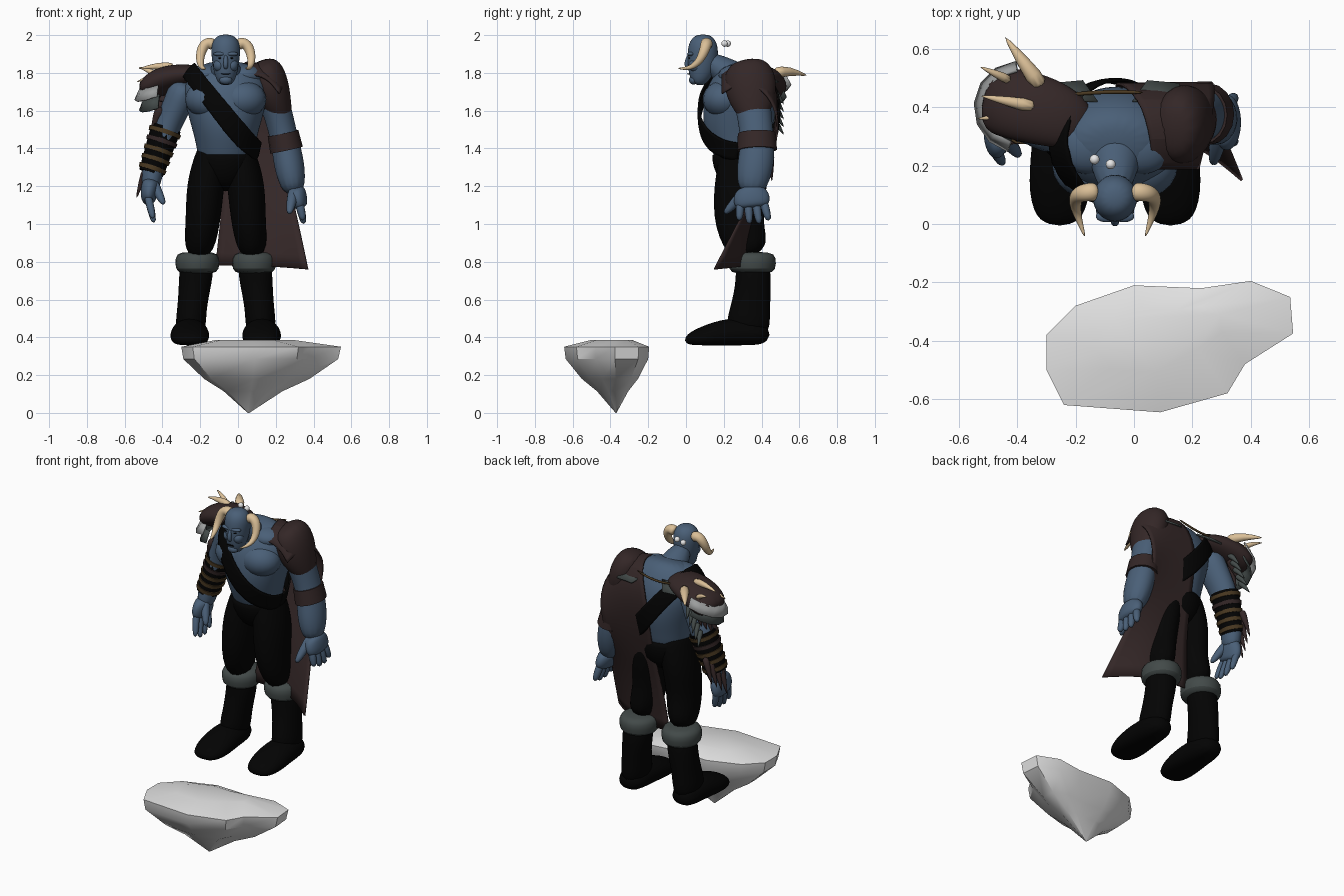
import bpy
import bmesh
from math import sin, cos, pi, radians
from mathutils import Vector

cube = bpy.data.objects.get("Cube")
if cube:
    bpy.data.objects.remove(cube, do_unlink=True)

MID = -.065  # body centre line
SIDES = (("right", -1), ("left", 1))


def material(name, *rgb):
    mat = bpy.data.materials.new(name)
    mat.use_nodes = True
    mat.diffuse_color = (*rgb, 1)
    shader = next(n for n in mat.node_tree.nodes if n.type == "BSDF_PRINCIPLED")
    shader.inputs["Base Color"].default_value = mat.diffuse_color
    shader.inputs["Roughness"].default_value = .8
    return mat


SKIN = material("blue skin", .068, .115, .185)
BLACK = material("black cloth", .001, .001, .001)
BROWN = material("brown leather", .034, .02, .02)
FUR = material("grey fur", .055, .068, .066)
BONE = material("bone", .7, .52, .31)
BRONZE = material("bronze band", .07, .042, .016)
STEEL = material("pale steel", .33, .34, .34)
WHITE = material("white bead", .8, .8, .8)
STONE = material("pale stone", .75, .75, .75)


def finish(name, bm, mat, subdivision=0, sharp=180, thickness=0):
    bmesh.ops.recalc_face_normals(bm, faces=bm.faces)
    mesh = bpy.data.meshes.new(name)
    bm.to_mesh(mesh)
    bm.free()
    mesh.materials.append(mat)
    mesh.shade_smooth()
    mesh.set_sharp_from_angle(angle=radians(sharp))
    part = bpy.data.objects.new(name, mesh)
    bpy.context.collection.objects.link(part)
    if subdivision:
        smooth = part.modifiers.new("Smooth", "SUBSURF")
        smooth.levels = smooth.render_levels = subdivision
        smooth.boundary_smooth = "PRESERVE_CORNERS"
    if thickness:
        solid = part.modifiers.new("Thickness", "SOLIDIFY")
        solid.thickness, solid.offset = thickness, 0
    return part


def bridge(bm, loops, closed=True):
    for lower, upper in zip(loops, loops[1:]):
        count = len(lower)
        for k in range(count if closed else count - 1):
            j = (k + 1) % count
            bm.faces.new((lower[k], lower[j], upper[j], upper[k]))


def loft(name, points, radii, mat, flat=1, sides=12, subdivision=2, floor=0, sharp=180):
    """Skin elliptic rings along a path; flat is depth over width, one value or one per ring."""
    bm = bmesh.new()
    path = [Vector(p) for p in points]
    depths = flat if isinstance(flat, tuple) else [flat] * len(path)
    axis = None
    loops = []
    for i, (centre, radius, depth) in enumerate(zip(path, radii, depths)):
        along = (path[min(i + 1, len(path) - 1)] - path[max(i - 1, 0)]).normalized()
        if axis is None:
            axis = Vector((1, 0, 0)) if abs(along.x) < .8 else Vector((0, 1, 0))
        axis = (axis - axis.dot(along) * along).normalized()
        across = along.cross(axis) * depth
        loop = []
        for k in range(sides):
            turn = 2 * pi * k / sides
            spot = centre + (axis * cos(turn) + across * sin(turn)) * radius
            spot.z = max(spot.z, floor)
            loop.append(bm.verts.new(spot))
        loops.append(loop)
    bridge(bm, loops)
    bm.faces.new(loops[0])
    bm.faces.new(loops[-1])
    return finish(name, bm, mat, subdivision, sharp)


def sheet(name, rows, mat, subdivision=0, thickness=.01):
    bm = bmesh.new()
    bridge(bm, [[bm.verts.new(p) for p in row] for row in rows], closed=False)
    return finish(name, bm, mat, subdivision, 40, thickness)


def ball(name, centre, size, mat):
    bm = bmesh.new()
    bmesh.ops.create_uvsphere(bm, u_segments=20, v_segments=12, radius=1)
    bmesh.ops.scale(bm, vec=size, verts=bm.verts)
    bmesh.ops.translate(bm, vec=centre, verts=bm.verts)
    return finish(name, bm, mat)


def spike(name, base, tip, radius, mat):
    base, tip = Vector(base), Vector(tip)
    middle = base.lerp(tip, .5) + Vector((0, 0, radius / 2))
    return loft(name, (base, middle, tip), (radius, radius * .65, radius * .08), mat, 1, 8, 1)


def column(name, rows, mat, **options):
    """Upright loft on the body centre line; rows give height, depth position, radius."""
    return loft(name, [(MID, y, z) for z, y, r in rows], [r for z, y, r in rows], mat, **options)


# Torso and neck
torso = column("torso", ((1.3, .3, .14), (1.4, .29, .155), (1.5, .28, .18), (1.6, .28, .21),
                         (1.72, .285, .235), (1.82, .29, .18), (1.86, .28, .09)), SKIN,
               flat=(.9, 1, 1.05, .94, .78, .68, .7), sides=16)
column("neck", ((1.74, .3, .12), (1.8, .22, .09), (1.88, .1, .055)), SKIN, flat=.9)

# Head
column("head", ((1.735, .06, .03), (1.77, .07, .056), (1.83, .085, .07), (1.91, .09, .082),
                (1.97, .09, .075), (2.005, .09, .035)), SKIN, flat=(.9, 1, 1.15, 1.05, 1, 1))
column("nose", ((1.9, .016, .01), (1.84, 0, .017), (1.82, .015, .01)), SKIN, sides=8)
ball("mouth", (MID, .014, 1.795), (.026, .008, .003), BLACK)
ball("chin", (MID, .04, 1.762), (.034, .024, .024), SKIN)
for i, shift in enumerate((-.07, -.015)):
    ball(f"hair_bead_{i}", (MID + shift, .2 - shift * .3, 1.955), [.017] * 3, WHITE)


def horn_point(side, t):
    out = .06 + .077 * sin(2.55 * t)
    return MID + side * out, .11 - .155 * t ** 3, 1.89 + .07 * cos(pi * (1.3 * t - .2))


# Mirrored features of chest, face and legs
for label, side in SIDES:
    def place(out, y, z):
        return MID + side * out, y, z

    ball(label + "_pectoral", place(.09, .2, 1.66), (.125, .112, .1), SKIN)
    ball(label + "_trapezius", place(.09, .27, 1.785), (.11, .1, .06), SKIN)
    ball(label + "_brow", place(.03, .026, 1.9), (.036, .02, .012), SKIN)
    ball(label + "_eye", place(.03, .02, 1.878), (.011, .008, .004), BLACK)
    ball(label + "_cheek", place(.034, .05, 1.84), (.032, .036, .035), SKIN)
    steps = [i / 7 for i in range(8)]
    loft(label + "_horn", [horn_point(side, t) for t in steps],
         [.034 * (1 - .9 * t * t) for t in steps], BONE, sides=10)

    waist, hip, thigh = place(.06, .295, 1.42), place(.08, .3, 1.34), place(.11, .29, 1.2)
    knee, calf = place(.12, .27, 1), place(.15, .35, .82)
    shin, ankle = place(.16, .36, .7), place(.18, .34, .55)
    heel, instep = place(.19, .45, .41), place(.19, .27, .43)
    ball_of_foot, toe = place(.19, .1, .4), place(.19, -.01, .38)
    loft(label + "_trouser_leg", (waist, hip, thigh, knee, calf), (.08, .092, .105, .095, .08),
         BLACK, 1.42)
    loft(label + "_boot_shaft", (calf, shin, ankle, place(.19, .32, .4)),
         (.095, .092, .077, .092), BLACK, (1, 1.05, 1.4, 1.45))
    loft(label + "_boot_foot", (heel, instep, ball_of_foot, toe), (.08, .1, .115, .07),
         BLACK, (.8, .9, .6, .4), floor=.358)
    loft(label + "_fur_cuff", [place(.15, .35, z) for z in (.735, .755, .825, .855)],
         (.09, .124, .127, .1), FUR, 1.08, sides=10, subdivision=1, sharp=50)

column("pelvis", ((1.17, .29, .07), (1.26, .3, .15), (1.36, .292, .16), (1.385, .292, .158)),
       BLACK, sides=16, subdivision=1)

# Left arm with armlet
shoulder, biceps, elbow = Vector((.15, .33, 1.76)), Vector((.21, .36, 1.6)), Vector((.25, .38, 1.43))
forearm, wrist = Vector((.27, .37, 1.32)), Vector((.3, .34, 1.15))
loft("left_arm", (shoulder, biceps, elbow, forearm, wrist), (.09, .08, .075, .088, .064), SKIN, 1.2)
loft("left_armlet", (elbow.lerp(biceps, .3), elbow.lerp(forearm, .35)), (.083, .088), BROWN,
     1.2, sides=16, subdivision=0, sharp=50)


def hand(label, wrist, knuckles, reach, thumb, size):
    wrist, knuckles, reach, thumb = map(Vector, (wrist, knuckles, reach, thumb))
    loft(label + "_palm", (wrist, wrist.lerp(knuckles, .5), knuckles, knuckles + reach * .3),
         [size * k for k in (.9, 1, .9, .6)], SKIN, (1.4, 1.9, 2.1, 2.4), sides=10)
    for i in range(4):
        spread = Vector((0, size * .75 * (i - 1.5), 0))
        base = knuckles + spread
        tip = base + reach * (1.25 if 0 < i < 3 else 1.05) + spread * .3
        loft(f"{label}_finger_{i}", (base - reach * .2, base.lerp(tip, .5), tip),
             [size * k for k in (.5, .45, .3)], SKIN, sides=8, subdivision=1)
    loft(label + "_thumb", (wrist, wrist.lerp(thumb, .6), thumb), [size * k for k in (.7, .55, .3)],
         SKIN, sides=8, subdivision=1)


hand("left", (.3, .34, 1.2), (.325, .35, 1.11), (.02, .01, -.09), (.27, .2, 1.05), .054)
hand("right", (-.46, .32, 1.24), (-.475, .31, 1.14), (.025, -.03, -.11), (-.39, .23, 1.1), .05)

# Right arm, its wrapping, bronze bands and ragged fringe
upper, lower = Vector((-.38, .37, 1.51)), Vector((-.46, .35, 1.27))
loft("right_arm", ((-.27, .33, 1.76), (-.325, .35, 1.62), upper, lower, (-.46, .32, 1.18)),
     (.09, .078, .075, .058, .052), SKIN, 1.2)
loft("forearm_wrap", (upper, lower), (.08, .066), BLACK, 1.12, sides=14, subdivision=0, sharp=50)
for i in range(5):
    start = .06 + i * .2
    radius = .089 - .016 * start
    loft(f"forearm_band_{i}", (upper.lerp(lower, start), upper.lerp(lower, start + .09)),
         (radius, radius - .003), BROWN if i == 1 else BRONZE, 1.1, 14, 0, sharp=50)
for i in range(4):
    back = Vector((.012 * i, .035 * i, .03 * i))
    spike(f"wrist_fringe_{i}", back + Vector((-.48, .34, 1.3)), back + Vector((-.54, .35, 1.13)),
          .028, BROWN)
    spike(f"elbow_scrap_{i}", back + Vector((-.4, .33, 1.62)), back + Vector((-.46, .34, 1.48)),
          .04, BROWN)

# Cape: a cap over the left shoulder, then a long drape given by height, depth position,
# inner and outer edge, how far the outer edge hangs and how far it swings forward
loft("cape_shoulder", ((.13, .32, 1.87), (.155, .335, 1.79), (.19, .35, 1.66), (.265, .37, 1.5)),
     (.07, .105, .1, .03), BROWN, (1.3, 1.4, 1.4, 1.2))
cape = []
for z, y, inner, outer, hang, forward in (
        (1.79, .19, .06, .22, .1, 0), (1.865, .28, .06, .25, .1, -.03),
        (1.85, .44, .02, .28, .16, 0), (1.66, .5, -.07, .27, .12, 0),
        (1.35, .44, -.06, .24, 0, -.02), (1.05, .36, -.09, .31, 0, .06),
        (.78, .34, -.12, .37, .02, .19)):
    cape.append([(inner + (outer - inner) * t, y - forward * t ** 3, z - hang * t ** 3)
                 for t in (0, .35, .7, 1)])
sheet("cape", cape, BROWN, 2)

# Strap: a tilted loop pulled onto the torso
middle, slope, depth = Vector((-.1, .28, 1.61)), Vector((.17, 0, -.21)), Vector((0, .21, 0))
half_width = Vector((.04, 0, .032))
loop = [middle + slope * cos(a) + depth * sin(a) for a in (pi * i / 10 for i in range(21))]
strap = sheet("chest_strap", [(p - half_width, p, p + half_width) for p in loop], BLACK, 2)
hug = strap.modifiers.new("Hug", "SHRINKWRAP")
hug.target, hug.offset, hug.wrap_mode = torso, .026, "ABOVE_SURFACE"
strap.modifiers.move(2, 1)

# Right pauldron with layered plates around its outer end
loft("pauldron", ((-.15, .33, 1.775), (-.2, .345, 1.79), (-.3, .385, 1.785), (-.42, .415, 1.755),
                  (-.51, .43, 1.69)), (.05, .1, .125, .13, .11), BROWN, (.5, .5, .55, .6, .5))


def plate_edge(radius, height, turns=6):
    """Arc around the shoulder that dips at its outer end."""
    edge = []
    for i in range(turns + 1):
        a = radians(255 - 160 * i / turns)
        out = abs(cos(a)) * radius
        edge.append((-.39 - out, .4 + sin(a) * radius, height + .025 * sin(a) - out * .4))
    return edge


sheet("pauldron_rim", (plate_edge(.125, 1.77), plate_edge(.155, 1.715)), STEEL)
sheet("pauldron_under_plate", (plate_edge(.1, 1.72), plate_edge(.13, 1.65)), FUR)
for i, (base, tip, radius) in enumerate((
        ((-.31, .46, 1.8), (-.445, .645, 1.785), .04), ((-.42, .49, 1.78), (-.53, .54, 1.83), .022),
        ((-.33, .4, 1.83), (-.53, .44, 1.82), .03), ((-.43, .37, 1.78), (-.54, .36, 1.75), .018))):
    spike(f"pauldron_spike_{i}", base, tip, radius, BONE)
for i in range(5):
    root = Vector((-.34 - .02 * i, .45, 1.72 - .04 * i))
    spike(f"back_quill_{i}", root, root + Vector((-.03, .07, -.09)), .024, FUR)

# Fur lining behind the neck, and the cord from pauldron to cape
for label, side in SIDES:
    near, far = [MID + side * out for out in (.06, .22)]
    sheet(label + "_fur_lining", (((near, .42, 1.79), (far, .42, 1.79)),
                                  ((near + side * .05, .49, 1.75), (far, .48, 1.75))), FUR)
loft("cord", ((-.25, .44, 1.8), (-.1, .455, 1.78), (.04, .45, 1.82)), [.008] * 3, BRONZE, sides=6)

# Floating stone: one outline shrinking down to a point
outline = [Vector(p) for p in (
    (-.3, -.38), (-.2, -.28), (0, -.21), (.23, -.22), (.4, -.195), (.535, -.25), (.545, -.375),
    (.38, -.48), (.32, -.58), (.09, -.645), (-.24, -.62), (-.3, -.5))]
heart = Vector((.055, -.37))
bm = bmesh.new()
layers = [[bm.verts.new((*heart.lerp(p, scale), z)) for p in outline]
          for scale, z in ((.5, .385), (1, .35), (.97, .285), (.66, .18), (.37, .115), (.01, 0))]
bridge(bm, layers)
bm.faces.new(layers[0])
bm.faces.new(layers[-1])
finish("floating_stone", bm, STONE, sharp=35)
